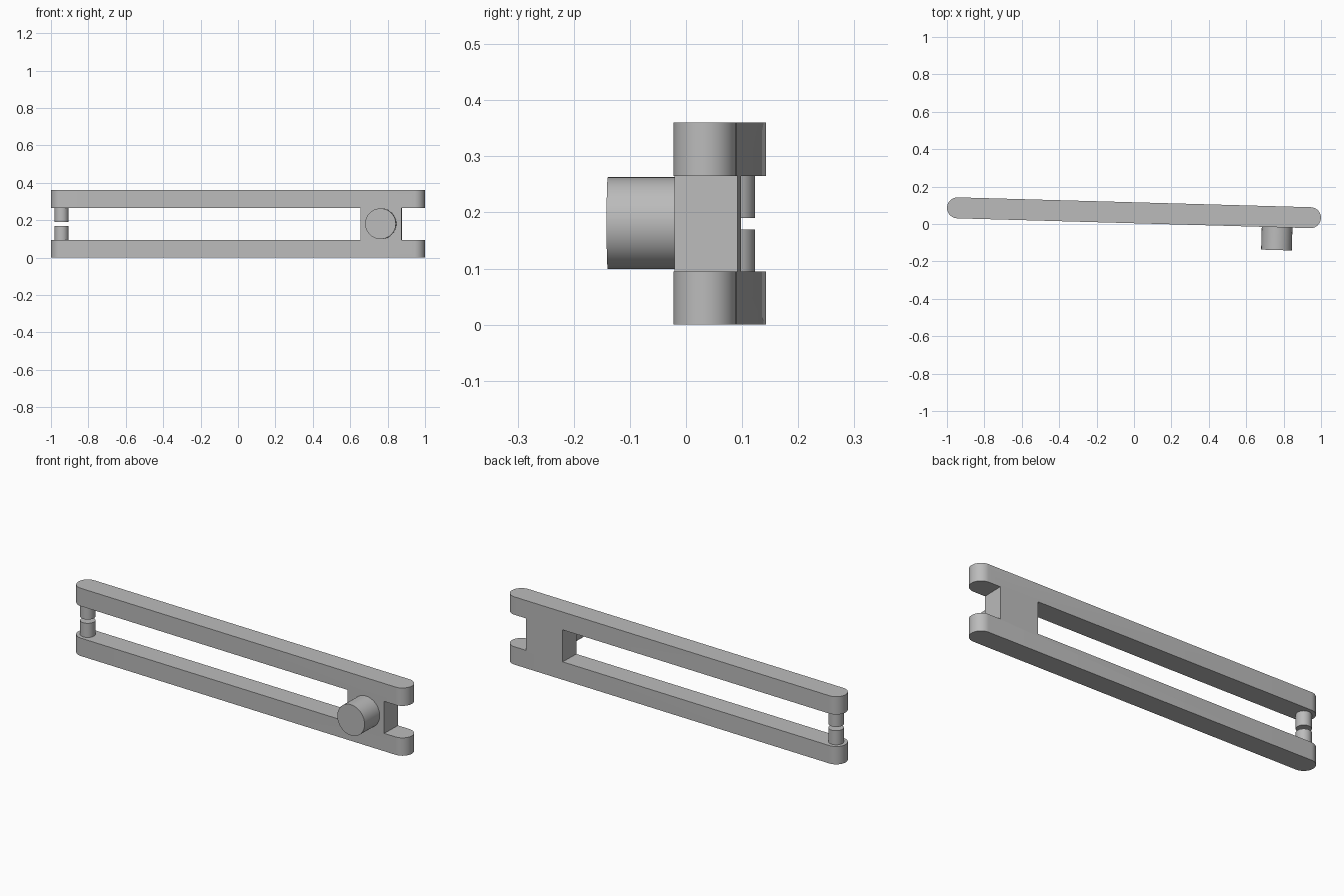
import bpy, bmesh, math
from mathutils import Matrix

if "Cube" in bpy.data.objects:
    bpy.data.objects.remove(bpy.data.objects["Cube"], do_unlink=True)

HEIGHT, BAR = 0.36, 0.095          # overall height, thickness of each bar
REACH, RADIUS = 0.944, 0.056       # end-centre distance, half width
MID = HEIGHT / 2
TILT = Matrix.Translation((0, 0.06, 0)) @ Matrix.Rotation(math.radians(-1.6), 4, "Z")

grey = bpy.data.materials.new("plain_grey")
grey.use_nodes = True
grey.diffuse_color = (0.5, 0.5, 0.5, 1)
grey.node_tree.nodes["Principled BSDF"].inputs["Base Color"].default_value = (0.5, 0.5, 0.5, 1)


def finish(name, bm):
    """Turn a bmesh into a tilted, coloured object."""
    bmesh.ops.recalc_face_normals(bm, faces=bm.faces)
    mesh = bpy.data.meshes.new(name)
    bm.to_mesh(mesh)
    bm.free()
    mesh.materials.append(grey)
    obj = bpy.data.objects.new(name, mesh)
    obj.matrix_world = TILT
    bpy.context.collection.objects.link(obj)
    return obj


def smooth(obj):
    bpy.ops.object.select_all(action="DESELECT")
    obj.select_set(True)
    bpy.context.view_layer.objects.active = obj
    bpy.ops.object.shade_smooth_by_angle(angle=math.radians(30))


def cylinder(name, radius, depth, matrix):
    bm = bmesh.new()
    bmesh.ops.create_cone(bm, cap_ends=True, segments=48, radius1=radius,
                          radius2=radius, depth=depth, matrix=matrix)
    obj = finish(name, bm)
    smooth(obj)


def slot_cutter(name, x0, x1):
    bm = bmesh.new()
    size = Matrix.Diagonal((x1 - x0, 0.5, HEIGHT - 2 * BAR, 1))
    bmesh.ops.create_cube(bm, size=1, matrix=Matrix.Translation(((x0 + x1) / 2, 0, MID)) @ size)
    obj = finish(name, bm)
    obj.hide_render = True
    return obj


# Frame: round-ended plate, extruded upwards
bm = bmesh.new()
STEPS = 24
outline = []
for side in (1, -1):
    for i in range(STEPS + 1):
        a = math.pi * (i / STEPS - 0.5)
        outline.append(bm.verts.new((side * (REACH + RADIUS * math.cos(a)),
                                     side * RADIUS * math.sin(a), 0)))
base = bm.faces.new(outline)
top = bmesh.ops.extrude_face_region(bm, geom=[base])
bmesh.ops.translate(bm, vec=(0, 0, HEIGHT),
                    verts=[v for v in top["geom"] if isinstance(v, bmesh.types.BMVert)])
frame = finish("forked_frame", bm)

# Long slot and short end notch, leaving the connecting block between them
bpy.context.view_layer.objects.active = frame
for name, x0, x1 in (("long_slot", -1.2, 0.656), ("end_notch", 0.876, 1.2)):
    cutter = slot_cutter(name, x0, x1)
    mod = frame.modifiers.new(name, "BOOLEAN")
    mod.operation, mod.solver, mod.object = "DIFFERENCE", "EXACT", cutter
    bpy.ops.object.modifier_apply(modifier=mod.name)
    bpy.data.objects.remove(cutter, do_unlink=True)
smooth(frame)

# Facing pins at the far end, with a narrow gap between their tips
PIN = MID - 0.01 - BAR
for name, sign in (("lower_pin", -1), ("upper_pin", 1)):
    cylinder(name, 0.037, PIN, Matrix.Translation((-REACH, 0, MID + sign * (0.01 + PIN / 2))))

# Round knob on the front of the block
cylinder("front_knob", 0.082, 0.123,
         Matrix.Translation((0.767, -RADIUS - 0.0605, MID + 0.001)) @ Matrix.Rotation(math.pi / 2, 4, "X"))
